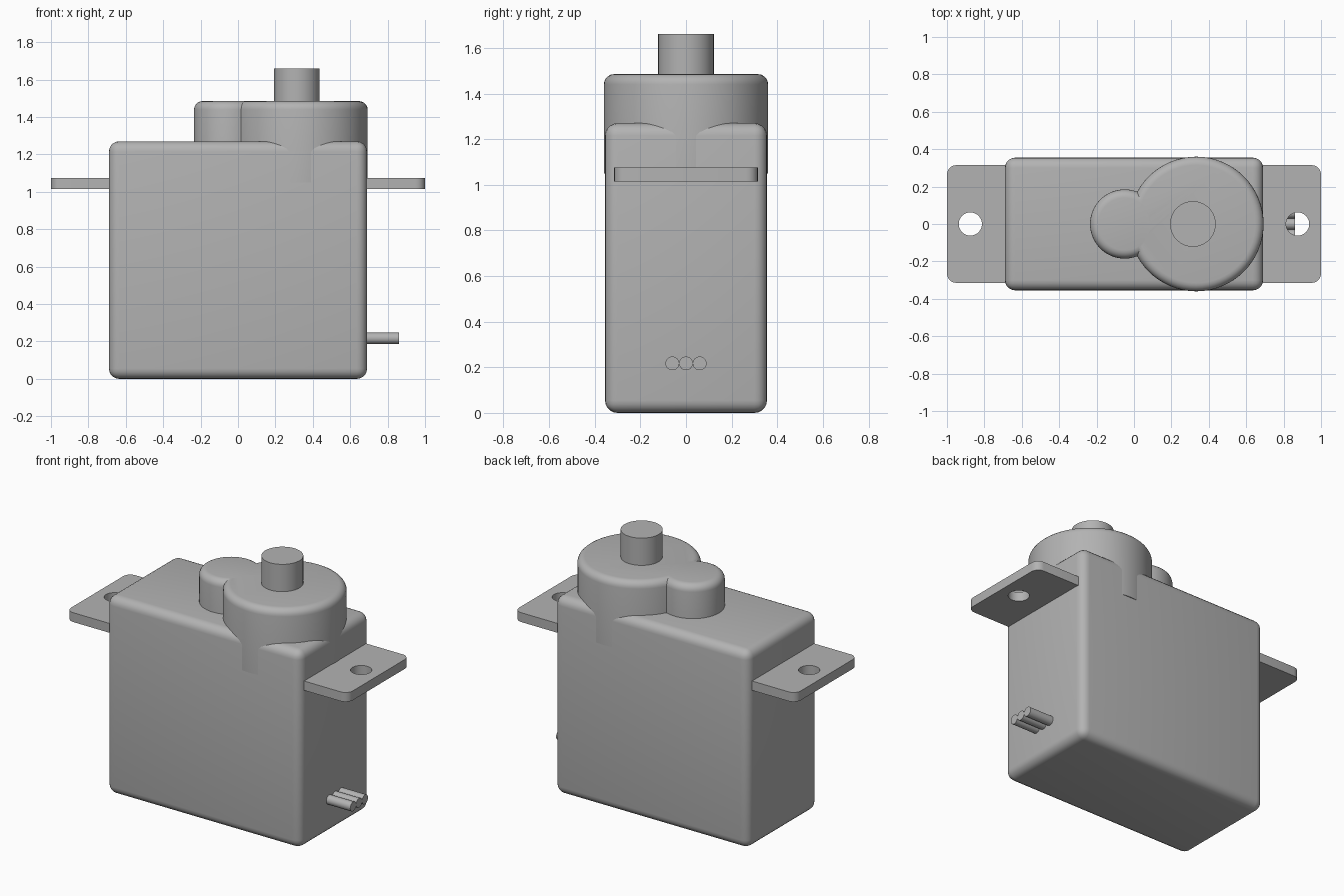
import bpy, bmesh
from mathutils import Matrix, Vector

old = bpy.data.objects.get("Cube")
if old:
    bpy.data.objects.remove(old, do_unlink=True)

grey = bpy.data.materials.new("plain_grey")
grey.use_nodes = True
COLOUR = (0.45, 0.45, 0.45, 1)
grey.diffuse_color = COLOUR
grey.node_tree.nodes["Principled BSDF"].inputs["Base Color"].default_value = COLOUR


def finish(name, bm):
    bmesh.ops.recalc_face_normals(bm, faces=bm.faces)
    mesh = bpy.data.meshes.new(name)
    bm.to_mesh(mesh)
    bm.free()
    mesh.materials.append(grey)
    ob = bpy.data.objects.new(name, mesh)
    bpy.context.collection.objects.link(ob)
    return ob


def box(name, low, high):
    low, high = Vector(low), Vector(high)
    bm = bmesh.new()
    bmesh.ops.create_cube(bm, size=1, matrix=Matrix.Translation((low + high) / 2)
                          @ Matrix.Diagonal((high - low).to_4d()))
    return bm


def round_edges(bm, edges, radius, segments=5):
    bmesh.ops.bevel(bm, geom=edges, offset=radius, segments=segments,
                    profile=0.5, affect='EDGES', clamp_overlap=True)


def cylinder(name, base, radius, length, axis='Z', sides=64, rim=0):
    turn = Matrix.Rotation(1.5707963, 4, 'Y') if axis == 'X' else Matrix()
    bm = bmesh.new()
    bmesh.ops.create_cone(bm, cap_ends=True, segments=sides, radius1=radius,
                          radius2=radius, depth=length,
                          matrix=Matrix.Translation(base) @ turn
                          @ Matrix.Translation((0, 0, length / 2)))
    if rim:
        top = max(v.co.z for v in bm.verts) - 0.001
        round_edges(bm, [e for e in bm.edges
                         if all(v.co.z > top for v in e.verts)], rim)
    return finish(name, bm)


def boolean(target, tool, operation):
    mod = target.modifiers.new("cut", 'BOOLEAN')
    mod.object, mod.operation, mod.solver = tool, operation, 'EXACT'
    graph = bpy.context.evaluated_depsgraph_get()
    mesh = bpy.data.meshes.new_from_object(target.evaluated_get(graph))
    target.modifiers.clear()
    target.data = mesh
    bpy.data.objects.remove(tool, do_unlink=True)


# Main case with rounded edges
bm = box("case", (-0.69, -0.355, 0), (0.69, 0.355, 1.27))
round_edges(bm, bm.edges[:], 0.055)
case = finish("case", bm)

# Gear housing: large round dome joined to a small one
housing = cylinder("gear_housing", (0.333, 0, 1.05), 0.36, 0.435, rim=0.045)
boolean(housing, cylinder("idler_dome", (-0.05, 0, 1.15), 0.185, 0.335, rim=0.045), 'UNION')

# Output shaft
shaft = cylinder("output_shaft", (0.315, 0, 1.4), 0.122, 0.26)

# Mounting tabs with rounded corners and screw holes
tabs = []
for side, sign in (("left", 1), ("right", -1)):
    xs = sorted((sign * 0.65, sign))
    bm = box("tab", (xs[0], -0.315, 1.015), (xs[1], 0.315, 1.075))
    corners = [e for e in bm.edges
               if all(abs(v.co.x) > 0.9 for v in e.verts)
               and abs(e.verts[0].co.z - e.verts[1].co.z) > 0.01]
    round_edges(bm, corners, 0.05)
    tab = finish(side + "_mounting_tab", bm)
    boolean(tab, cylinder("hole", (sign * 0.875, 0, 0.9), 0.062, 0.3, sides=48), 'DIFFERENCE')
    tabs.append(tab)

# Three side-by-side cable wires
wires = [cylinder(f"cable_wire_{i + 2}", (0.66, i * 0.06, 0.217), 0.03, 0.2, 'X', 24)
         for i in (-1, 0, 1)]

# Smooth shading with sharp edges kept
bpy.ops.object.select_all(action='DESELECT')
for ob in [case, housing, shaft] + tabs + wires:
    ob.select_set(True)
bpy.context.view_layer.objects.active = case
bpy.ops.object.shade_smooth_by_angle(angle=0.6)
